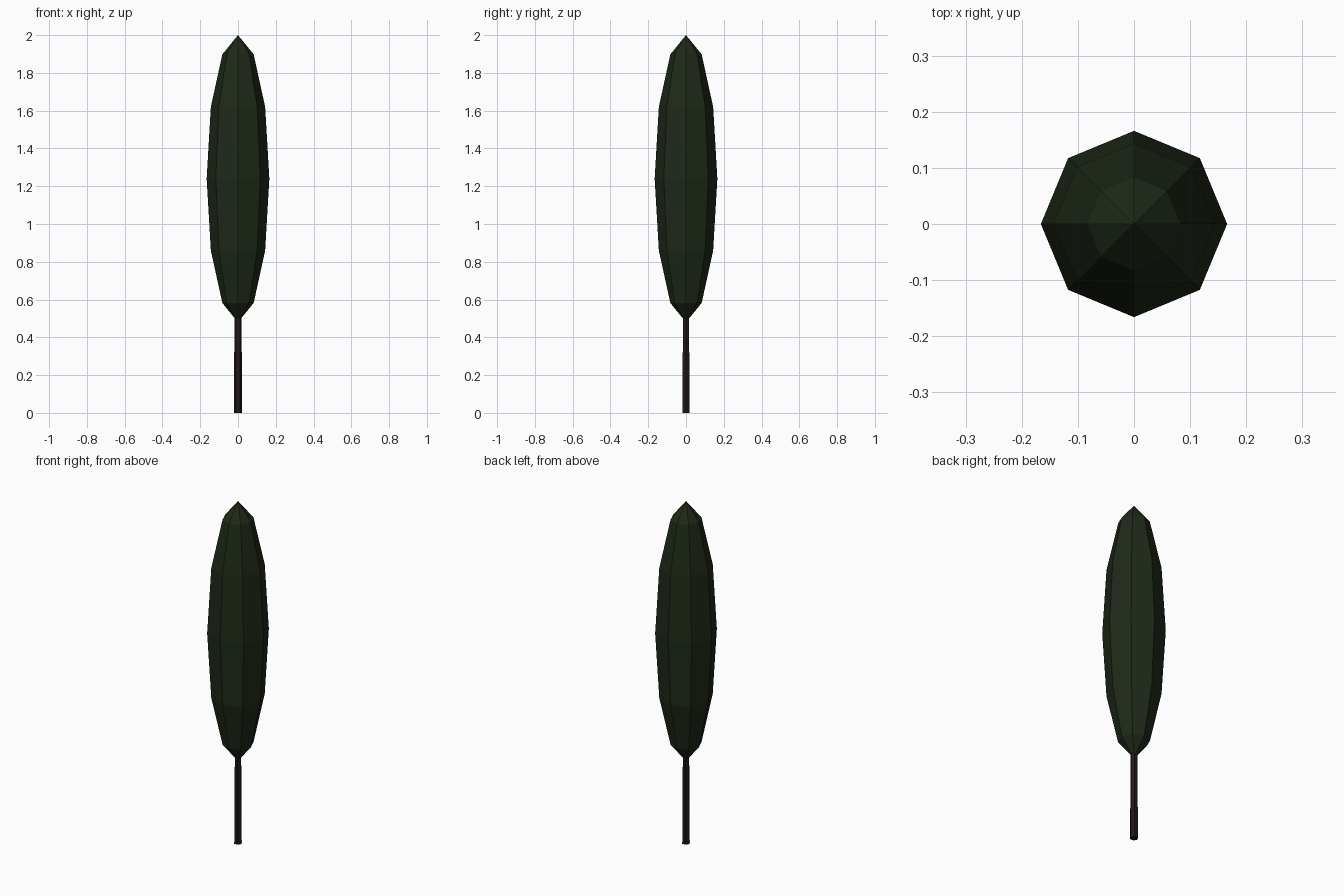
import bpy
from math import radians

if "Cube" in bpy.data.objects:
    bpy.data.objects.remove(bpy.data.objects["Cube"])


def finish(name, color):
    obj = bpy.context.object
    obj.name = name
    mat = bpy.data.materials.new(name + "_color")
    mat.diffuse_color = color
    mat.use_nodes = True
    mat.node_tree.nodes["Principled BSDF"].inputs["Base Color"].default_value = mat.diffuse_color
    obj.data.materials.append(mat)
    bpy.ops.object.transform_apply(location=True, rotation=True, scale=True)
    bpy.ops.object.shade_flat()


# Trunk: slim six-sided post, slightly tapered, reaching into the crown
HEIGHT = 0.6
bpy.ops.mesh.primitive_cone_add(vertices=6, radius1=0.022, radius2=0.018,
                                depth=HEIGHT, location=(0, 0, HEIGHT / 2),
                                rotation=(0, 0, radians(30)))
finish("trunk", (0.016, 0.009, 0.010, 1))

# Crown: stretched low-poly sphere
bpy.ops.mesh.primitive_uv_sphere_add(segments=8, ring_count=6, radius=1,
                                     location=(0, 0, 1.24))
bpy.context.object.scale = (0.166, 0.166, 0.76)
finish("crown", (0.013, 0.022, 0.009, 1))
